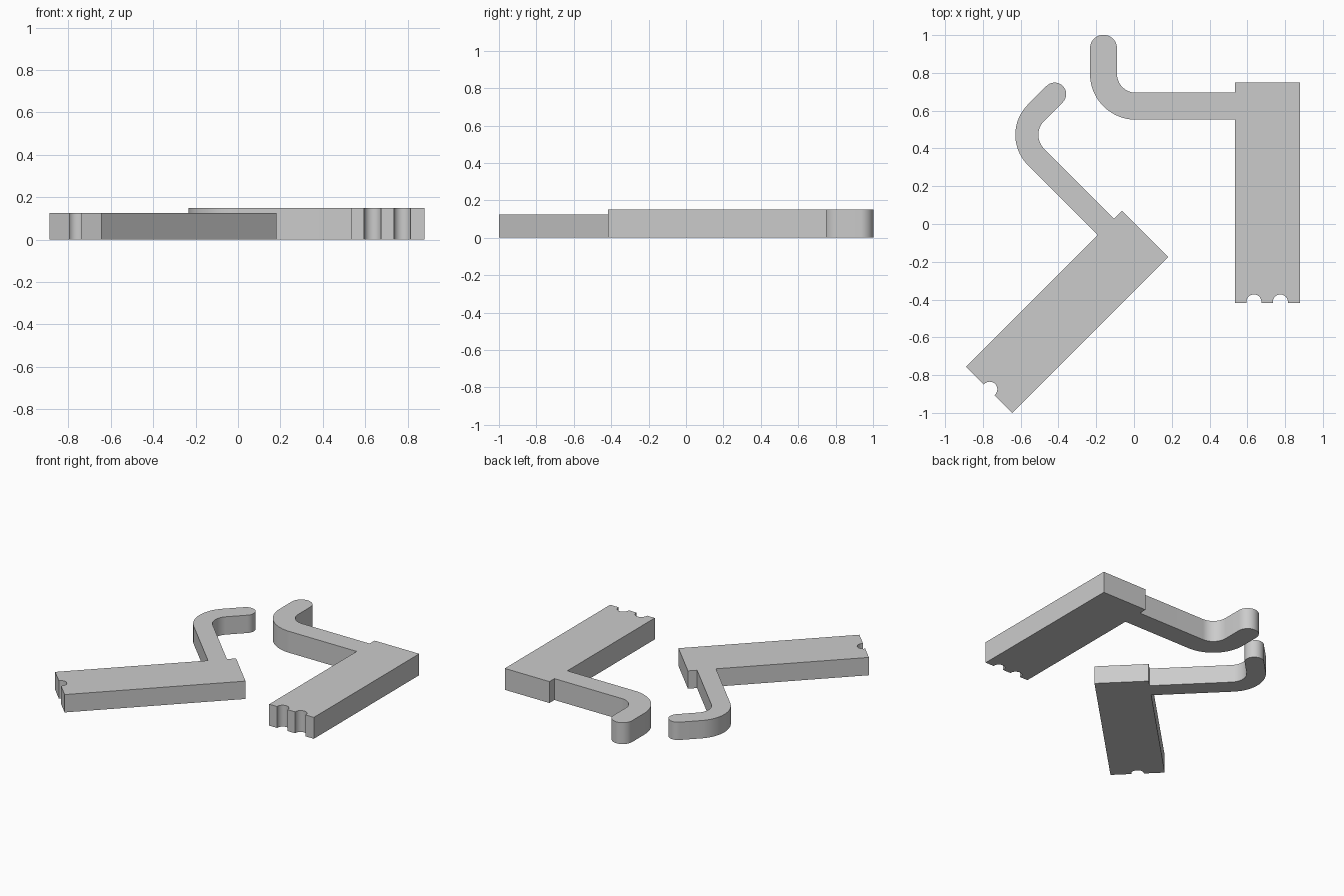
import bpy, bmesh, math
from mathutils import Matrix

if "Cube" in bpy.data.objects:
    bpy.data.objects.remove(bpy.data.objects["Cube"])

grey = bpy.data.materials.new("plain grey")
grey.diffuse_color = (0.6, 0.6, 0.6, 1)
grey.use_nodes = True
grey.node_tree.nodes["Principled BSDF"].inputs["Base Color"].default_value = grey.diffuse_color

WIDTH, LENGTH = 0.346, 1.167      # rectangular body
BEND = (-0.87, 0.045)             # centre of the arm bend, from the body's top right corner


def arc(cx, cy, r, a0, a1, n=20):
    angles = [math.radians(a0 + (a1 - a0) * i / n) for i in range(n + 1)]
    return [(cx + r * math.cos(a), cy + r * math.sin(a)) for a in angles]


def hooked_bracket(name, corner, turn, height, thick, inner, straight, notches):
    cx, cy = BEND
    outer = inner + thick
    tip_x, tip_y = cx - inner - thick / 2, cy + straight
    # body top and inner side of the hooked arm
    outline = [(0, 0), (-WIDTH, 0), (-WIDTH, cy - inner)]
    outline += arc(cx, cy, inner, 270, 180)
    # round tip and outer side of the arm
    outline += arc(tip_x, tip_y, thick / 2, 0, 180)
    outline += arc(cx, cy, outer, 180, 270)
    outline += [(-WIDTH, cy - outer), (-WIDTH, -LENGTH)]
    # rounded notches in the lower end
    for x in notches:
        outline += [(x - 0.04, -LENGTH)] + arc(x, -LENGTH + 0.004, 0.04, 180, 0) + [(x + 0.04, -LENGTH)]
    outline.append((0, -LENGTH))

    bm = bmesh.new()
    base = bm.faces.new([bm.verts.new((x, y, 0)) for x, y in outline])
    top = bmesh.ops.extrude_face_region(bm, geom=[base])
    verts = [v for v in top["geom"] if isinstance(v, bmesh.types.BMVert)]
    bmesh.ops.translate(bm, verts=verts, vec=(0, 0, height))
    bmesh.ops.recalc_face_normals(bm, faces=bm.faces)
    bm.transform(Matrix.Translation((*corner, 0)) @ Matrix.Rotation(math.radians(turn), 4, 'Z'))
    mesh = bpy.data.meshes.new(name)
    bm.to_mesh(mesh)
    bm.free()
    mesh.materials.append(grey)
    obj = bpy.data.objects.new(name, mesh)
    bpy.context.collection.objects.link(obj)
    bpy.ops.object.select_all(action='DESELECT')
    obj.select_set(True)
    bpy.context.view_layer.objects.active = obj
    bpy.ops.object.shade_smooth_by_angle(angle=math.radians(30))


hooked_bracket("thick_bracket", (0.88, 0.75), 0, 0.15, 0.143, 0.1, 0.135, (-0.245, -0.105))
hooked_bracket("thin_bracket", (0.181, -0.175), -45, 0.125, 0.122, 0.104, 0.14, (-0.173,))
